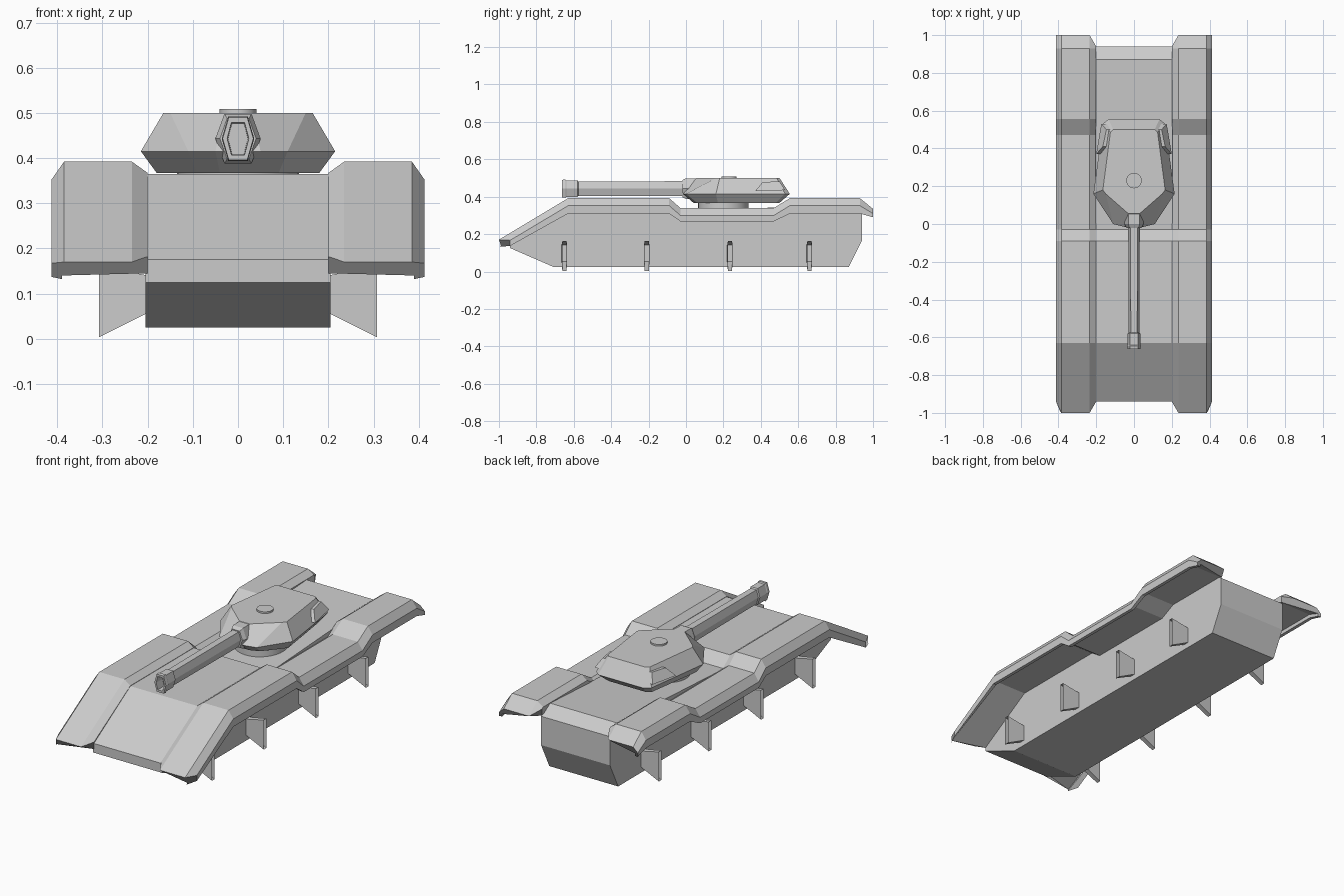
import bpy, bmesh, math

grey = bpy.data.materials.new("plain_grey")
grey.diffuse_color = (0.6, 0.6, 0.6, 1)


def finish(bm, name):
    bmesh.ops.recalc_face_normals(bm, faces=bm.faces)
    me = bpy.data.meshes.new(name)
    bm.to_mesh(me)
    bm.free()
    me.materials.append(grey)
    ob = bpy.data.objects.new(name, me)
    bpy.context.collection.objects.link(ob)
    return ob


def loft(name, rings, caps=(True, True)):
    """Skin a list of equal-length closed rings of points."""
    bm = bmesh.new()
    vs = [[bm.verts.new(p) for p in r] for r in rings]
    n = len(rings[0])
    for a, b in zip(vs, vs[1:]):
        for i in range(n):
            j = (i + 1) % n
            bm.faces.new((a[i], a[j], b[j], b[i]))
    if caps[0]:
        bm.faces.new(vs[0])
    if caps[1]:
        bm.faces.new(vs[-1])
    return finish(bm, name)


def disc(name, r, y, z0, z1, n=32):
    ring = lambda z: [(r * math.cos(2 * math.pi * i / n),
                       y + r * math.sin(2 * math.pi * i / n), z) for i in range(n)]
    ob = loft(name, [ring(z0), ring(z1)])
    for p in ob.data.polygons:
        p.use_smooth = abs(p.normal.z) < 0.5
    for e in ob.data.edges:
        a, b = (ob.data.vertices[v].co.z for v in e.vertices)
        e.use_edge_sharp = abs(a - b) < 1e-6
    return ob


# Hull: side profile extruded across the width
hull = [(-0.94, 0.125), (-0.94, 0.175), (-0.63, 0.365), (-0.09, 0.365),
        (-0.03, 0.315), (0.87, 0.365), (0.94, 0.32), (0.94, 0.165),
        (0.87, 0.025), (-0.71, 0.025)]
loft("hull", [[(x, y, z) for y, z in hull] for x in (-0.205, 0.205)])


# Fenders: bevelled section carried along stations of (y, top, skirt bottom)
def fender_ring(y, t, b):
    return [(0.2, y, t - 0.025), (0.235, y, t), (0.385, y, t),
            (0.413, y, t - 0.04), (0.413, y, b), (0.395, y, b),
            (0.395, y, b + 0.02), (0.2, y, b + 0.02)]


front_end = [(0.2, -0.94, 0.182), (0.235, -1, 0.17), (0.385, -1, 0.17),
             (0.413, -0.94, 0.167), (0.413, -0.94, 0.137), (0.39, -0.995, 0.132),
             (0.39, -0.99, 0.14), (0.2, -0.94, 0.145)]
rear_end = [(0.2, 0.94, 0.36), (0.235, 1, 0.335), (0.385, 1, 0.335),
            (0.413, 1, 0.31), (0.413, 1, 0.29), (0.395, 1, 0.29),
            (0.395, 1, 0.305), (0.2, 0.94, 0.325)]
stations = [(-0.63, 0.392, 0.31), (-0.09, 0.392, 0.31), (-0.03, 0.34, 0.268),
            (0.47, 0.34, 0.268), (0.555, 0.392, 0.31), (0.93, 0.392, 0.31)]
rings = [front_end] + [fender_ring(*s) for s in stations] + [rear_end]

# Side fins: tapered boxes, open at the outer end
fin_ys = (-0.65, -0.21, 0.235, 0.66)


def fin_ring(x, y, w, z0, z1):
    return [(x, y - w, z0), (x, y + w, z0), (x, y + w, z1), (x, y - w, z1)]


for side, s in (("right", 1), ("left", -1)):
    loft(side + "_fender", [[(s * x, y, z) for x, y, z in r] for r in rings])
    for i, y in enumerate(fin_ys):
        loft(f"{side}_fin_{i + 1}",
             [fin_ring(s * 0.2, y, 0.015, 0.057, 0.14),
              fin_ring(s * 0.308, y, 0.011, 0.003, 0.162)], (True, False))
    # Turret side box
    loft(side + "_turret_box",
         [[(s * 0.15, 0.37, 0.43), (s * 0.2, 0.37, 0.43),
           (s * 0.165, 0.41, 0.478), (s * 0.12, 0.41, 0.478)],
          [(s * 0.13, 0.53, 0.435), (s * 0.173, 0.53, 0.435),
           (s * 0.146, 0.5, 0.482), (s * 0.11, 0.5, 0.482)]])


# Turret: bottom, waist and roof outlines
def outline(half, z):
    return [(x, y, z) for x, y in half] + [(-x, y, z) for x, y in reversed(half)]


loft("turret", [
    outline([(0.04, 0.04), (0.09, 0.06), (0.18, 0.17), (0.135, 0.48), (0.11, 0.5)], 0.367),
    outline([(0.05, -0.015), (0.11, 0), (0.215, 0.16), (0.165, 0.53), (0.135, 0.555)], 0.415),
    outline([(0.03, 0.055), (0.15, 0.16), (0.165, 0.18), (0.125, 0.485), (0.11, 0.5)], 0.5)])
disc("turret_ring", 0.135, 0.2, 0.31, 0.375)
disc("hatch", 0.041, 0.23, 0.495, 0.509)


# Gun: six-sided mantlet, barrel and hollow muzzle
def hexagon(y, rx, rz, z=0.443):
    return [(sx * rx, y, z + sz * rz) for sx, sz in
            ((1, 0), (0.6, 1), (-0.6, 1), (-1, 0), (-0.6, -1), (0.6, -1))]


loft("mantlet", [hexagon(-0.02, 0.04, 0.045), hexagon(0.0, 0.05, 0.055),
                 hexagon(0.09, 0.05, 0.055)])
loft("barrel", [hexagon(-0.6, 0.028, 0.038), hexagon(0.02, 0.031, 0.04)])
loft("muzzle", [hexagon(-0.575, 0.028, 0.038), hexagon(-0.58, 0.034, 0.044),
                hexagon(-0.64, 0.034, 0.044), hexagon(-0.645, 0.036, 0.049),
                hexagon(-0.662, 0.034, 0.047), hexagon(-0.662, 0.024, 0.036),
                hexagon(-0.61, 0.022, 0.034)])
